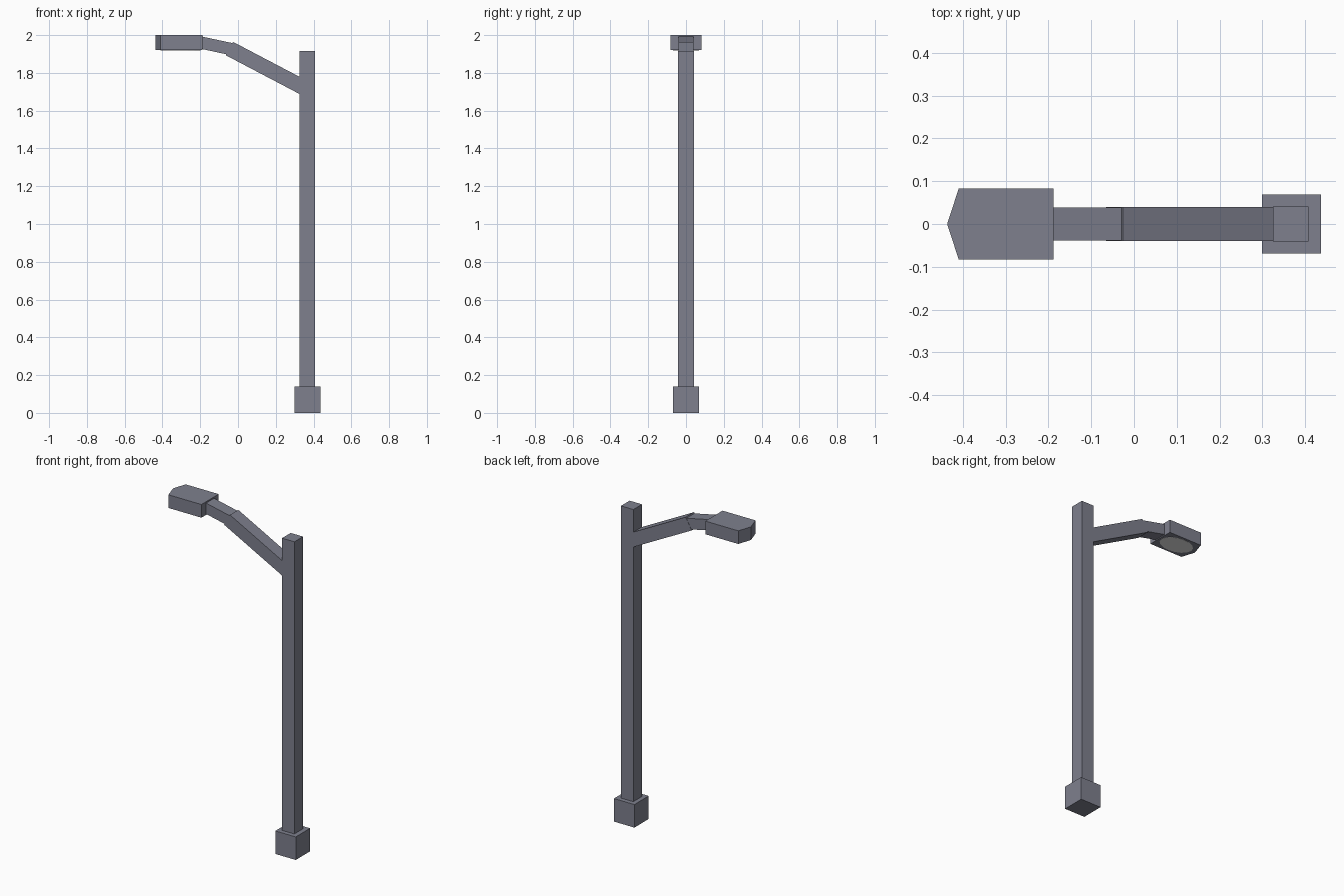
import bpy, bmesh, math
from mathutils import Vector

if "Cube" in bpy.data.objects:
    bpy.data.objects.remove(bpy.data.objects["Cube"])


def material(name, rgb):
    m = bpy.data.materials.new(name)
    m.diffuse_color = (*rgb, 1.0)
    m.use_nodes = True
    m.node_tree.nodes["Principled BSDF"].inputs["Base Color"].default_value = m.diffuse_color
    return m


METAL = material("grey metal", (0.209, 0.216, 0.270))
LENS = material("white lens", (0.80, 0.80, 0.80))


def prism(name, points, offset, mat):
    """Extrude a flat outline of 3D points along an offset."""
    bm = bmesh.new()
    face = bm.faces.new([bm.verts.new(p) for p in points])
    ext = bmesh.ops.extrude_face_region(bm, geom=[face])
    verts = [g for g in ext["geom"] if isinstance(g, bmesh.types.BMVert)]
    bmesh.ops.translate(bm, verts=verts, vec=Vector(offset))
    bmesh.ops.recalc_face_normals(bm, faces=bm.faces)
    mesh = bpy.data.meshes.new(name)
    bm.to_mesh(mesh)
    bm.free()
    mesh.materials.append(mat)
    obj = bpy.data.objects.new(name, mesh)
    bpy.context.collection.objects.link(obj)
    return obj


def post(name, x, half, z0, z1):
    """Square upright block."""
    corners = [(x + sx * half, sy * half, z0)
               for sx, sy in ((-1, -1), (1, -1), (1, 1), (-1, 1))]
    return prism(name, corners, (0, 0, z1 - z0), METAL)


def arm(name, half, side):
    """Bar from a side outline given as (x, z)."""
    return prism(name, [(x, -half, z) for x, z in side], (0, 2 * half, 0), METAL)


# Base and pole
post("base", 0.368, 0.069, 0.0, 0.14)
post("pole", 0.367, 0.0415, 0.14, 1.917)

# Sloping arm and its shallower outer piece
arm("lower_arm", 0.040,
    [(0.33, 1.777), (-0.026, 1.964), (-0.066, 1.894), (0.33, 1.686)])
arm("upper_arm", 0.0385,
    [(-0.189, 1.992), (-0.189, 1.926), (-0.06, 1.898), (-0.026, 1.957)])

# Lamp head with a pointed nose
outline = [(-0.437, 0), (-0.41, -0.083), (-0.188, -0.083), (-0.188, 0.083), (-0.41, 0.083)]
prism("lamp_head", [(x, y, 1.92) for x, y in outline], (0, 0, 0.08), METAL)

# Oval lens under the head
oval = [(-0.304 + 0.105 * math.cos(i * math.tau / 16),
         0.07 * math.sin(i * math.tau / 16), 1.919) for i in range(16)]
prism("lens", oval, (0, 0, 0.003), LENS)
